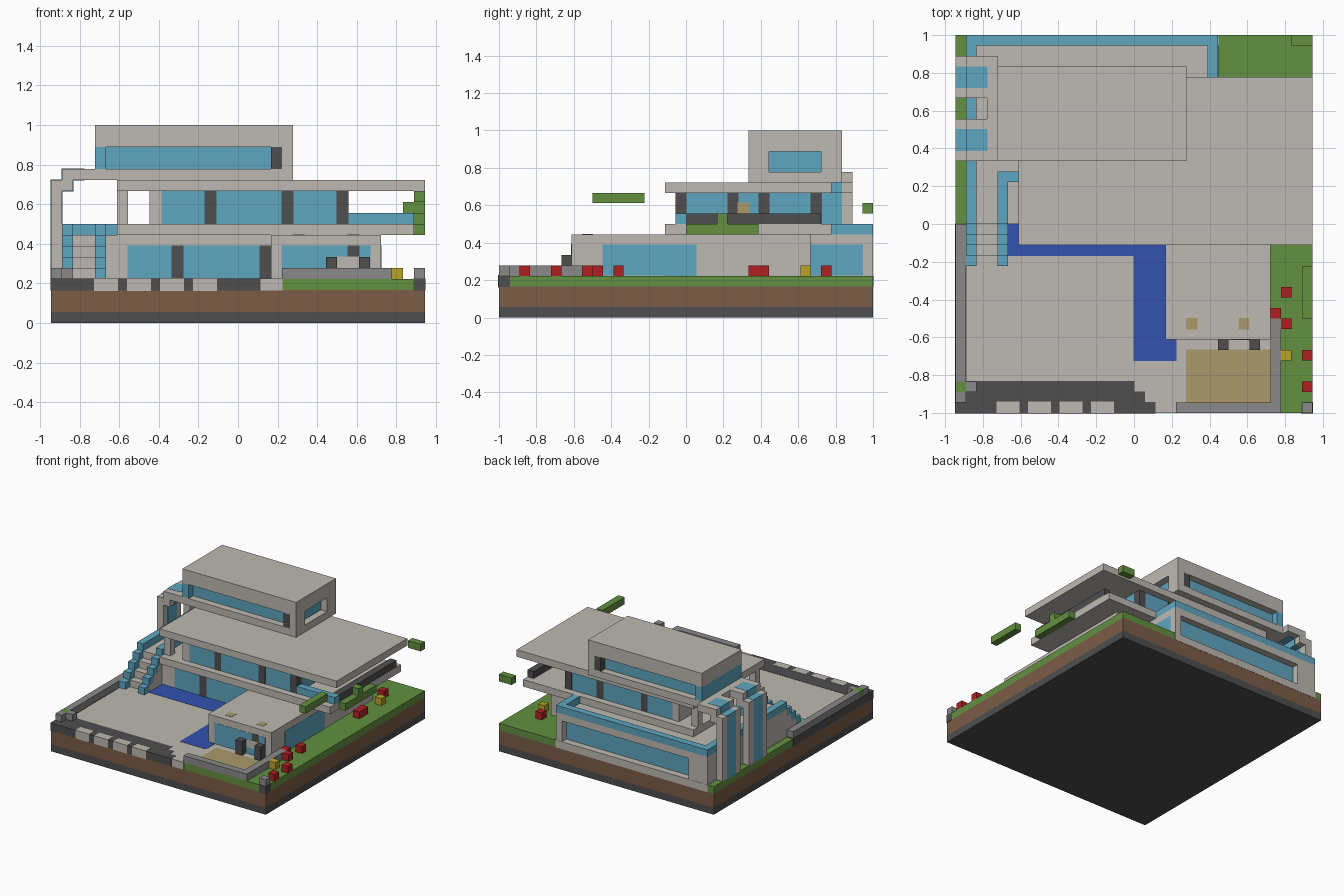
import bpy
import bmesh
from mathutils import Vector

cube = bpy.data.objects.get("Cube")
if cube:
    bpy.data.objects.remove(cube, do_unlink=True)

UNIT = 1 / 18                       # one block
ORIGIN = Vector((-17, -18, 0))      # centres a plot of 34 x 36 blocks


def material(name, *rgb):
    color = [((c / 255 + 0.055) / 1.055) ** 2.4 for c in rgb] + [1]
    mat = bpy.data.materials.new(name)
    mat.use_nodes = True
    mat.diffuse_color = color
    bsdf = next(n for n in mat.node_tree.nodes if n.type == "BSDF_PRINCIPLED")
    bsdf.inputs["Base Color"].default_value = color
    return mat


plaster = material("warm plaster", 190, 185, 178)
grass = material("grass green", 98, 144, 64)
glass = material("glass blue", 95, 166, 192)
dark = material("dark stone", 78, 78, 78)
stone = material("grey stone", 138, 138, 138)
soil = material("soil brown", 124, 92, 70)
water = material("pool blue", 50, 82, 176)
red = material("flower red", 176, 32, 34)
yellow = material("flower yellow", 184, 164, 40)
sand = material("sand", 170, 154, 108)


def box(name, mat, x, y, z, grow=0.0):
    """Block spanning x, y and z ranges; grow lifts inlays clear of the host."""
    bm = bmesh.new()
    bmesh.ops.create_cube(bm, size=1)
    low = Vector((x[0] - grow, y[0] - grow, z[0] - grow))
    high = Vector((x[1] + grow, y[1] + grow, z[1] + grow))
    for v in bm.verts:
        v.co = Vector([a if c < 0 else b for c, a, b in zip(v.co, low, high)])
        v.co = (v.co + ORIGIN) * UNIT
        v.co.z = max(v.co.z, 0)
    mesh = bpy.data.meshes.new(name)
    bm.to_mesh(mesh)
    bm.free()
    mesh.materials.append(mat)
    obj = bpy.data.objects.new(name, mesh)
    bpy.context.collection.objects.link(obj)
    return obj


def one(n):
    return (n, n + 1)


THIN, MID, PROUD = 0.03, 0.06, 0.09
GROUND = (3, 4)
LOW = (4, 5)

# Plot layers
box("bedrock", dark, (0, 34), (0, 36), (0, 1))
box("soil_layer", soil, (0, 34), (0, 36), (1, 3))
box("lawn", grass, (0, 34), (0, 36), GROUND)
box("main_paving", plaster, (1, 21), (0, 36), GROUND, THIN)
box("side_paving", plaster, (21, 30), (1, 16), GROUND, THIN)
box("back_paving", plaster, (21, 25), (30, 36), GROUND, THIN)
box("left_edging", dark, (0, 1), (0, 18), GROUND, MID)
for i, reach in enumerate((17, 18, 19)):
    box("front_edging", dark, (0, reach), (0, 3 - i), GROUND, MID)
for x in range(4, 14, 3):
    box("stepping_tile", plaster, (x, x + 2), (0, 1), GROUND, PROUD)
box("corner_footing", dark, one(33), one(0), GROUND, MID)
box("sand_bed", sand, (22, 30), (1, 6), GROUND, MID)

# Pool
box("pool_back", water, (5, 20), (15, 18), GROUND, MID)
box("pool_side", water, (17, 20), (5, 15), GROUND, MID)
box("pool_end", water, (20, 21), (5, 7), GROUND, MID)

# Garden walls and plants
box("left_garden_wall", stone, (0, 1), (3, 18), LOW)
box("front_garden_wall", stone, (21, 31), (0, 1), LOW)
box("right_garden_wall", stone, (30, 31), (1, 9), LOW)
for x, y in ((0, 1), (1, 2), (33, 0)):
    box("corner_post", stone, one(x), one(y), LOW)
box("corner_shrub", grass, one(0), one(2), LOW)
for x, y in ((33, 2), (33, 5), (31, 8), (30, 9), (31, 11), (31, 24), (31, 25), (30, 31)):
    box("red_flower", red, one(x), one(y), LOW)
for y in (5, 29):
    box("yellow_flower", yellow, one(31), one(y), LOW)
box("front_foliage", grass, one(33), (9, 14), one(11))
box("back_foliage", grass, (32, 34), one(35), one(10))
box("balcony_hedge", grass, one(33), (18, 25), one(8))
box("balcony_shrub", grass, one(33), one(21), one(9))

# Ground floor
WALL = (4, 8)
PANE = (4, 7)
box("ground_floor", plaster, (1, 25), (18, 35), WALL)
box("back_lintel", plaster, (1, 25), (35, 36), (7, 8))
box("back_left_pier", plaster, (1, 4), (35, 36), PANE)
box("back_right_pier", plaster, (24, 25), (35, 36), PANE)
box("back_window", glass, (4, 24), (34, 35), PANE, THIN)
box("side_window", glass, (24, 25), (30, 35), PANE, THIN)
box("front_window", glass, (7, 20), (18, 19), PANE, THIN)
for x in (11, 19):
    box("front_mullion", dark, one(x), one(18), PANE, MID)

# Pool house
box("pool_house", plaster, (20, 30), (7, 30), WALL)
box("pool_house_front_window", glass, (21, 29), (7, 8), PANE, THIN)
box("pool_house_side_window", glass, (29, 30), (10, 19), PANE, THIN)
box("door_panel", plaster, (26, 28), one(7), one(5), MID)
box("door_head", dark, one(27), one(7), one(6), MID)
for x in (25, 28):
    box("patio_pillar", dark, one(x), one(6), (4, 6))
for x in (22, 27):
    box("roof_light", sand, one(x), one(8), one(7), THIN)

# Outside stair with stepped rails
for i in range(4):
    y = 14 + i
    if i:
        box("stair_step", plaster, (1, 5), one(y), (4, 4 + i))
    for x in (1, 4):
        box("stair_rail", glass, one(x), one(y), one(4 + i))
TERRACE = (8, 9)
box("left_terrace_rail", glass, one(1), (18, 36), TERRACE)
box("stair_top_rail", glass, one(4), (18, 23), TERRACE)
box("stair_rail_return", glass, one(5), one(22), TERRACE)
box("back_terrace_rail", glass, (2, 25), one(35), TERRACE)
box("right_terrace_rail", glass, one(24), (32, 35), TERRACE)

# Middle floor: slab, glazed room, posts, balcony and roof
ROOM = (9, 12)
box("balcony_slab", plaster, (6, 33), (16, 32), TERRACE)
box("glazed_room", glass, (9, 27), (17, 31), ROOM)
box("room_left_wall", plaster, one(9), (17, 31), ROOM, THIN)
for y in (17, 30):
    box("roof_post", plaster, one(6), one(y), ROOM)
    for x in (14, 21, 26):
        box("room_mullion", dark, one(x), one(y), ROOM, THIN)
for y in (22, 25):
    box("side_mullion", dark, one(26), one(y), ROOM, THIN)
box("room_door", sand, one(26), one(23), one(10), MID)
box("balcony_front_rail", glass, (27, 33), one(17), one(9))
box("balcony_side_rail", dark, one(32), (18, 31), one(9))
box("main_roof", plaster, (6, 34), (16, 32), (12, 13))

# Left arches with glass strips running up and over
for y in (24, 30):
    band, strip = (y, y + 4), (y + 1, y + 3)
    box("arch_pillar", plaster, (0, 1), band, (4, 13))
    box("arch_shoulder", plaster, (1, 2), band, (12, 14))
    box("arch_top", plaster, (2, 4), band, (13, 14))
    box("arch_pillar_glass", glass, (0, 1), strip, (4, 13), THIN)
    box("arch_shoulder_glass", glass, (1, 2), strip, (12, 14), THIN)
    box("arch_top_glass", glass, (2, 3), strip, (13, 14), THIN)
box("arch_link", plaster, (3, 4), (28, 30), (13, 14))

# Top floor: glass core inside a plaster frame
BAND = (14, 16)
box("top_floor_slab", plaster, (4, 22), (24, 33), (13, 14))
box("top_roof", plaster, (4, 22), (24, 33), (16, 18))
box("top_glass", glass, (5, 21), (25, 32), BAND)
box("top_left_glass", glass, (4, 5), (24, 33), BAND)
for y, mullion in (((24, 26), 24), ((31, 33), 32)):
    box("top_corner_pier", plaster, one(21), y, BAND)
    box("top_mullion", dark, one(20), one(mullion), BAND)
